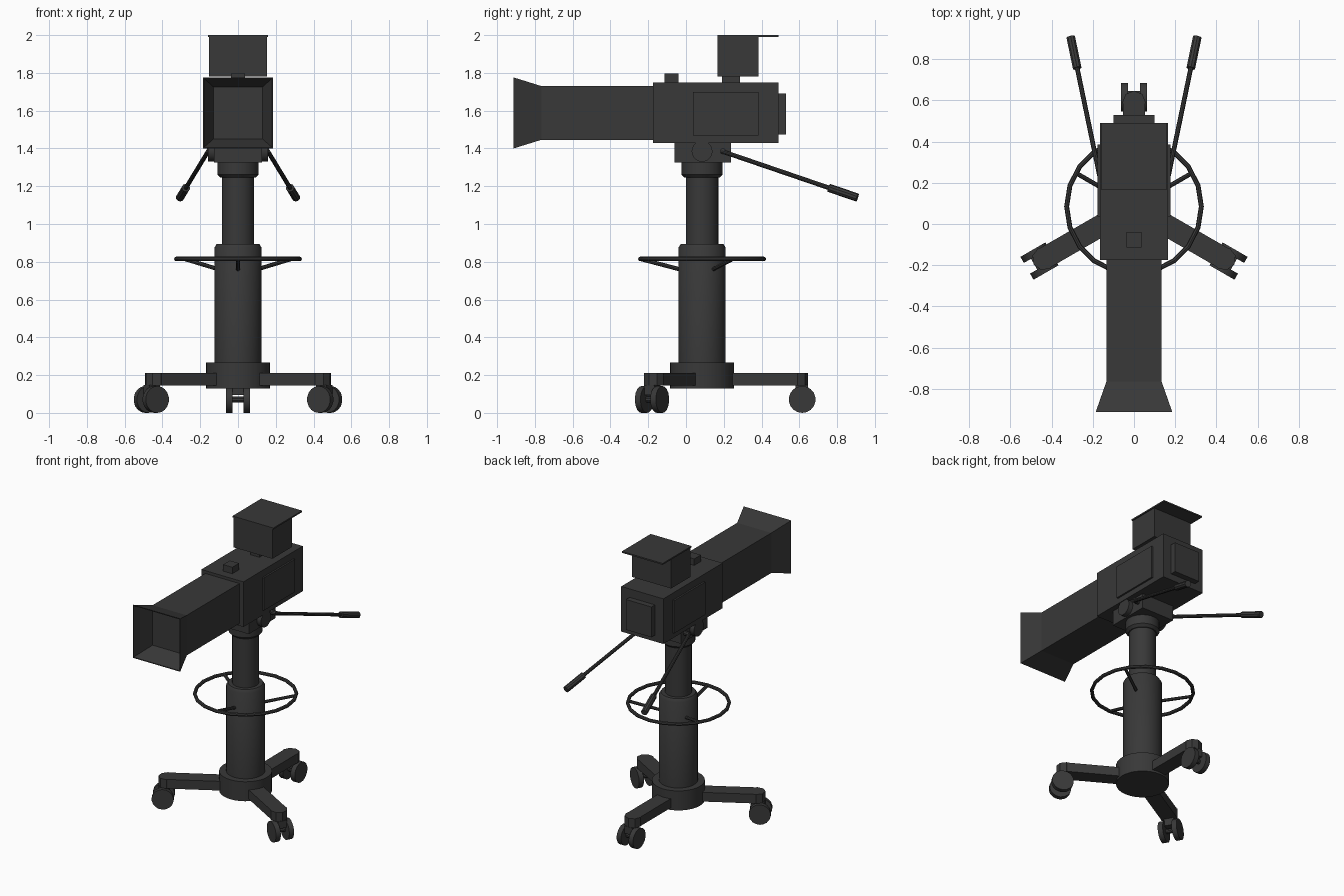
import bpy, bmesh
from math import radians, sin, cos, pi
from mathutils import Vector, Matrix

old = bpy.data.objects.get("Cube")
if old:
    bpy.data.objects.remove(old)

AXIS_Y = 0.085  # the pedestal stands slightly behind the centre

dark = bpy.data.materials.new("charcoal")
dark.use_nodes = True
dark.diffuse_color = (0.04, 0.04, 0.04, 1)
dark.node_tree.nodes["Principled BSDF"].inputs["Base Color"].default_value = dark.diffuse_color


def finish(name, bm, smooth=False, matrix=Matrix()):
    bmesh.ops.recalc_face_normals(bm, faces=bm.faces)
    mesh = bpy.data.meshes.new(name)
    bm.to_mesh(mesh)
    bm.free()
    mesh.materials.append(dark)
    ob = bpy.data.objects.new(name, mesh)
    bpy.context.collection.objects.link(ob)
    ob.matrix_world = matrix
    if smooth:
        bpy.ops.object.select_all(action='DESELECT')
        ob.select_set(True)
        bpy.context.view_layer.objects.active = ob
        bpy.ops.object.shade_smooth_by_angle(angle=radians(35))
    return ob


def box(name, x, y, z, matrix=Matrix()):
    """Box from (min, max) pairs."""
    bm = bmesh.new()
    bmesh.ops.create_cube(bm, size=1)
    for v in bm.verts:
        v.co = [(a + b) / 2 + c * (b - a) for (a, b), c in zip((x, y, z), v.co)]
    return finish(name, bm, matrix=matrix)


def rod(name, start, end, radius, sides=10, matrix=Matrix()):
    """Cylinder between two points."""
    start, end = Vector(start), Vector(end)
    d = end - start
    bm = bmesh.new()
    place = Matrix.Translation((start + end) / 2) @ d.to_track_quat('Z', 'Y').to_matrix().to_4x4()
    bmesh.ops.create_cone(bm, cap_ends=True, segments=sides, radius1=radius,
                          radius2=radius, depth=d.length, matrix=place)
    return finish(name, bm, True, matrix)


def lathe(name, profile, sides=32):
    """Closed turned part on the pedestal axis from (radius, height) points."""
    bm = bmesh.new()
    rings = [[bm.verts.new((r * cos(2 * pi * i / sides), r * sin(2 * pi * i / sides), z))
              for i in range(sides)] for r, z in profile]
    for a, b in zip(rings, rings[1:]):
        for i in range(sides):
            j = (i + 1) % sides
            bm.faces.new((a[i], a[j], b[j], b[i]))
    bm.faces.new(rings[0])
    bm.faces.new(rings[-1])
    return finish(name, bm, True, Matrix.Translation((0, AXIS_Y, 0)))


def spin(degrees):
    """Frame on the pedestal axis whose +x points along the angle."""
    return Matrix.Translation((0, AXIS_Y, 0)) @ Matrix.Rotation(radians(degrees), 4, 'Z')


# Pedestal
lathe("base_drum", [(0.17, 0.13), (0.17, 0.268)])
lathe("lower_column", [(0.125, 0.26), (0.125, 0.875), (0.112, 0.895)])
lathe("upper_column", [(0.086, 0.89), (0.086, 1.26)])
lathe("collar", [(0.092, 1.245), (0.109, 1.262), (0.109, 1.33)])

# Three legs with twin-wheel casters
for n, angle in (("back", 90), ("left", -30), ("right", 210)):
    m = spin(angle)
    box(n + "_leg", (0.1, 0.5), (-0.053, 0.053), (0.145, 0.21), m)
    rod(n + "_leg_end", (0.505, 0, 0.145), (0.505, 0, 0.21), 0.057, 8, m)
    box(n + "_caster_body", (0.495, 0.56), (-0.032, 0.032), (0.095, 0.147), m)
    rod(n + "_axle", (0.53, -0.04, 0.071), (0.53, 0.04, 0.071), 0.016, 10, m)
    for s in (-1, 1):
        rod(n + "_wheel", (0.53, s * 0.03, 0.071), (0.53, s * 0.064, 0.071), 0.071, 18, m)

# Steering ring and its sloping spokes
RING, SIDES, TUBE = 0.327, 20, 0.012
bm = bmesh.new()
loops = []
for i in range(SIDES):
    a = 2 * pi * i / SIDES
    loops.append([bm.verts.new(((RING + TUBE * cos(t)) * cos(a),
                                (RING + TUBE * cos(t)) * sin(a), TUBE * sin(t)))
                  for t in [2 * pi * k / 8 for k in range(8)]])
for i in range(SIDES):
    a, b = loops[i], loops[(i + 1) % SIDES]
    for k in range(8):
        bm.faces.new((a[k], b[k], b[(k + 1) % 8], a[(k + 1) % 8]))
finish("steering_ring", bm, True, Matrix.Translation((0, AXIS_Y, 0.815)))
for angle in (30, 150, 270):
    rod("ring_spoke", (0.11, 0, 0.758), (RING, 0, 0.815), 0.011, 8, spin(angle))

# Tilt head
box("tilt_head", (-0.127, 0.127), (-0.06, 0.238), (1.325, 1.435))
rod("tilt_pivot", (-0.16, AXIS_Y, 1.385), (0.16, AXIS_Y, 1.385), 0.055, 24)

# Pan handles with thicker grips
for n, s in (("left", 1), ("right", -1)):
    root, tip = Vector((s * 0.158, 0.19, 1.385)), Vector((s * 0.307, 0.907, 1.14))
    rod(n + "_handle", root, tip, 0.012, 10)
    rod(n + "_grip", root.lerp(tip, 0.79), tip, 0.022, 10)
    rod(n + "_handle_stub", (s * 0.11, 0.195, 1.385), (s * 0.165, 0.195, 1.385), 0.016, 10)

# Camera body
box("body", (-0.165, 0.165), (-0.175, 0.49), (1.43, 1.75))
for n, s in (("left", 1), ("right", -1)):
    box(n + "_side_panel", sorted((s * 0.16, s * 0.177)), (0.037, 0.385), (1.468, 1.7))
box("rear_panel", (-0.1, 0.1), (0.485, 0.53), (1.475, 1.69))
box("top_block", (-0.036, 0.036), (-0.115, -0.04), (1.745, 1.796))

# Viewfinder with a sun visor
box("viewfinder_neck", (-0.035, 0.035), (0.19, 0.287), (1.745, 1.785))
box("viewfinder", (-0.153, 0.153), (0.167, 0.385), (1.78, 1.992))
box("visor", (-0.16, 0.16), (0.167, 0.49), (1.99, 2.0))

# Lens housing and flared open hood
LENS_Z = 1.588
box("lens_housing", (-0.134, 0.134), (-0.77, -0.17), (1.446, 1.73))
bm = bmesh.new()
corners = ((-1, -1), (1, -1), (1, 1), (-1, 1))
rims = [[bm.verts.new((sx * w, y, LENS_Z + sz * h)) for sx, sz in corners]
        for y, w, h in ((-0.765, 0.134, 0.142), (-0.913, 0.186, 0.188),
                        (-0.913, 0.180, 0.182), (-0.771, 0.130, 0.138))]
for a, b in zip(rims, rims[1:] + rims[:1]):
    for i in range(4):
        j = (i + 1) % 4
        bm.faces.new((a[i], a[j], b[j], b[i]))
finish("lens_hood", bm)
